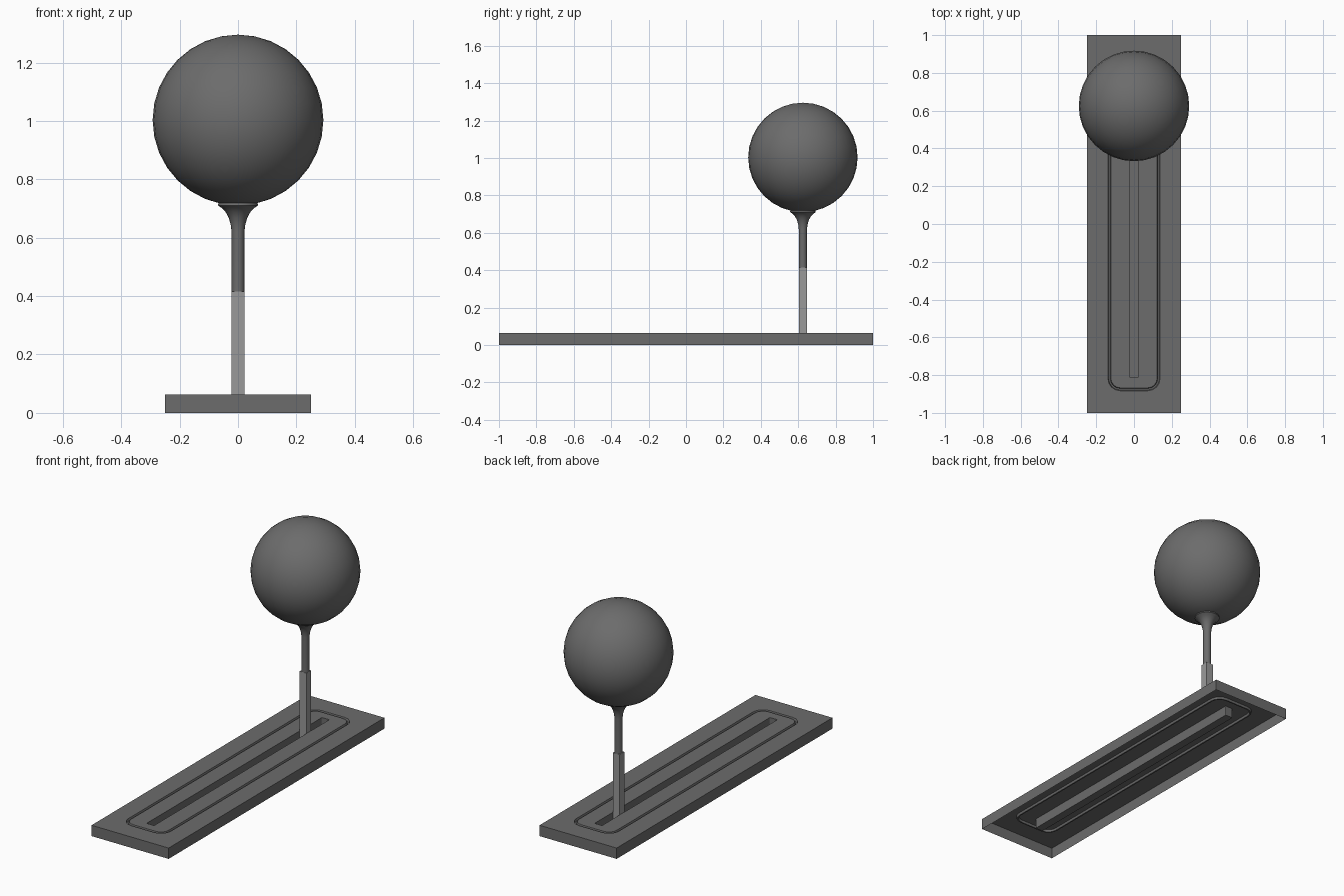
import bpy, bmesh
from math import cos, sin, pi, radians

if "Cube" in bpy.data.objects:
    bpy.data.objects.remove(bpy.data.objects["Cube"])

BALL_Y, BALL_Z, BALL_R = 0.625, 1.003, 0.2925
TOP = 0.0635


def material(name, v):
    m = bpy.data.materials.new(name)
    m.diffuse_color = (v, v, v, 1)
    m.use_nodes = True
    m.node_tree.nodes["Principled BSDF"].inputs["Base Color"].default_value = m.diffuse_color
    return m


dark = material("dark_grey", 0.15)
light = material("light_grey", 0.32)


def make_object(name, bm, mat, smooth=None):
    me = bpy.data.meshes.new(name)
    bm.to_mesh(me)
    bm.free()
    ob = bpy.data.objects.new(name, me)
    bpy.context.collection.objects.link(ob)
    me.materials.append(mat)
    if smooth:
        bpy.ops.object.select_all(action='DESELECT')
        ob.select_set(True)
        bpy.context.view_layer.objects.active = ob
        bpy.ops.object.shade_smooth_by_angle(angle=radians(smooth))
    return ob


def bridge(bm, rings):
    """Join consecutive closed rings of points with quads."""
    rows = [[bm.verts.new(p) for p in r] for r in rings]
    for a, b in zip(rows, rows[1:]):
        for i in range(len(a)):
            j = (i + 1) % len(a)
            bm.faces.new((a[i], a[j], b[j], b[i]))
    return rows


def rounded_rect(hx, hy, r, z, n=5):
    pts = []
    for k, (sx, sy) in enumerate(((1, 1), (-1, 1), (-1, -1), (1, -1))):
        for i in range(n):
            a = (k + i / (n - 1)) * pi / 2
            pts.append((sx * (hx - r) + r * cos(a), sy * (hy - r) + r * sin(a), z))
    return pts


# Base plate: open underneath, with a rounded groove and a long slot
bm = bmesh.new()
rows = bridge(bm, [
    rounded_rect(0.25, 1.0, 0, 0),
    rounded_rect(0.25, 1.0, 0, TOP),
    rounded_rect(0.138, 0.883, 0.065, TOP),
    rounded_rect(0.134, 0.879, 0.061, TOP - 0.012),
    rounded_rect(0.126, 0.871, 0.053, TOP - 0.012),
    rounded_rect(0.122, 0.867, 0.049, TOP),
    rounded_rect(0.024, 0.812, 0.004, TOP),
    rounded_rect(0.024, 0.812, 0.004, 0.006),
])
bm.faces.new(rows[-1])
bmesh.ops.remove_doubles(bm, verts=bm.verts, dist=1e-5)
make_object("slotted_base_plate", bm, dark)

# Lower stem: square bar standing in the slot
bm = bmesh.new()
bmesh.ops.create_cube(bm, size=1)
z0, z1 = 0.008, 0.415
for v in bm.verts:
    v.co = (v.co.x * 0.044, BALL_Y + v.co.y * 0.044, (z0 + z1) / 2 + v.co.z * (z1 - z0))
make_object("lower_stem", bm, light)

# Upper stem: round rod flaring out under the ball
profile = [(0.022, 0.415), (0.022, 0.62), (0.025, 0.645), (0.032, 0.669),
           (0.043, 0.689), (0.056, 0.702), (0.069, 0.711), (0.066, 0.722)]
bm = bmesh.new()
N = 16
bridge(bm, [[(r * cos(2 * pi * i / N), BALL_Y + r * sin(2 * pi * i / N), z)
             for i in range(N)] for r, z in profile])
make_object("upper_stem", bm, dark, 40)

# Ball knob
bm = bmesh.new()
bmesh.ops.create_uvsphere(bm, u_segments=32, v_segments=16, radius=BALL_R)
bmesh.ops.translate(bm, verts=bm.verts, vec=(0, BALL_Y, BALL_Z))
make_object("ball_knob", bm, dark, 40)
